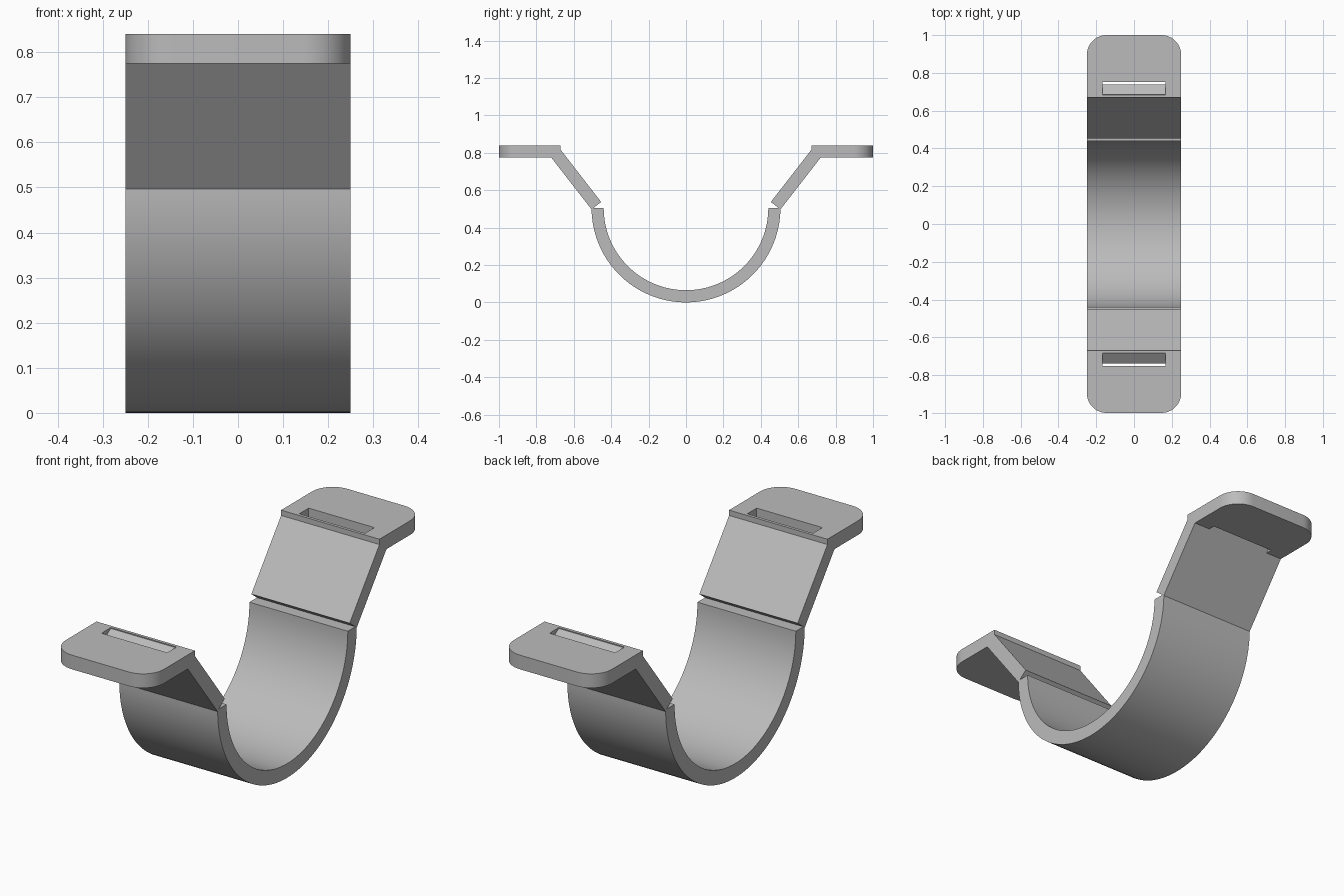
import bpy
import bmesh
from math import cos, sin, pi
from mathutils import Vector

cube = bpy.data.objects.get("Cube")
if cube:
    bpy.data.objects.remove(cube, do_unlink=True)

HALF_W = 0.25            # half of the strap width
THICK = 0.065
RADIUS = 0.505
TOP = 0.84

grey = bpy.data.materials.new("plain_grey")
grey.use_nodes = True
grey.diffuse_color = (0.5, 0.5, 0.5, 1)
grey.node_tree.nodes["Principled BSDF"].inputs["Base Color"].default_value = grey.diffuse_color


def prism(name, outline, depth):
    """Closed solid from a flat outline pushed along depth."""
    bm = bmesh.new()
    face = bm.faces.new([bm.verts.new(p) for p in outline])
    moved = bmesh.ops.extrude_face_region(bm, geom=[face])["geom"]
    bmesh.ops.translate(bm, vec=depth, verts=[v for v in moved if isinstance(v, bmesh.types.BMVert)])
    bmesh.ops.recalc_face_normals(bm, faces=bm.faces)
    mesh = bpy.data.meshes.new(name)
    bm.to_mesh(mesh)
    bm.free()
    mesh.materials.append(grey)
    obj = bpy.data.objects.new(name, mesh)
    bpy.context.collection.objects.link(obj)
    return obj


def smooth(obj):
    bpy.ops.object.select_all(action="DESELECT")
    obj.select_set(True)
    bpy.context.view_layer.objects.active = obj
    bpy.ops.object.shade_smooth_by_angle(angle=0.5)


def arc(radius, start, end, steps):
    angles = [start + (end - start) * i / steps for i in range(steps + 1)]
    return [(radius * cos(a), radius * sin(a)) for a in angles]


# Half-round cradle
rim = arc(RADIUS, pi, 2 * pi, 64) + arc(RADIUS - THICK, 2 * pi, pi, 64)
cradle = prism("cradle", [(-HALF_W, y, z + RADIUS) for y, z in rim], (2 * HALF_W, 0, 0))
smooth(cradle)

for side, s in (("front", -1), ("back", 1)):
    # Sloping arm, a square-ended bar whose upper end shows in the slot
    low, high = Vector((0.505, 0.497)), Vector((0.738, 0.797))
    along = (high - low).normalized()
    across = Vector((-along.y, along.x)) * THICK
    corners = [low, high, high + across, low + across]
    prism(side + "_arm", [(-HALF_W, s * c.x, c.y) for c in corners], (2 * HALF_W, 0, 0))

    # Flat tab with rounded outer corners
    r, inner = 0.105, 0.67
    plan = [(HALF_W, inner)]
    plan += [(HALF_W - r + x, 1 - r + y) for x, y in arc(r, 0, pi / 2, 12)]
    plan += [(r - HALF_W + x, 1 - r + y) for x, y in arc(r, pi / 2, pi, 12)]
    plan += [(-HALF_W, inner)]
    tab = prism(side + "_tab", [(x, s * y, TOP - THICK) for x, y in plan], (0, 0, THICK))

    # Strap slot through the tab
    slot = [(-0.167, 0.684), (0.167, 0.684), (0.167, 0.752), (-0.167, 0.752)]
    cutter = prism(side + "_slot_cutter", [(x, s * y, TOP - 0.2) for x, y in slot], (0, 0, 0.4))
    cut = tab.modifiers.new("slot", "BOOLEAN")
    cut.operation = "DIFFERENCE"
    cut.solver = "EXACT"
    cut.object = cutter
    bpy.context.view_layer.objects.active = tab
    bpy.ops.object.modifier_apply(modifier=cut.name)
    bpy.data.objects.remove(cutter, do_unlink=True)
    smooth(tab)
